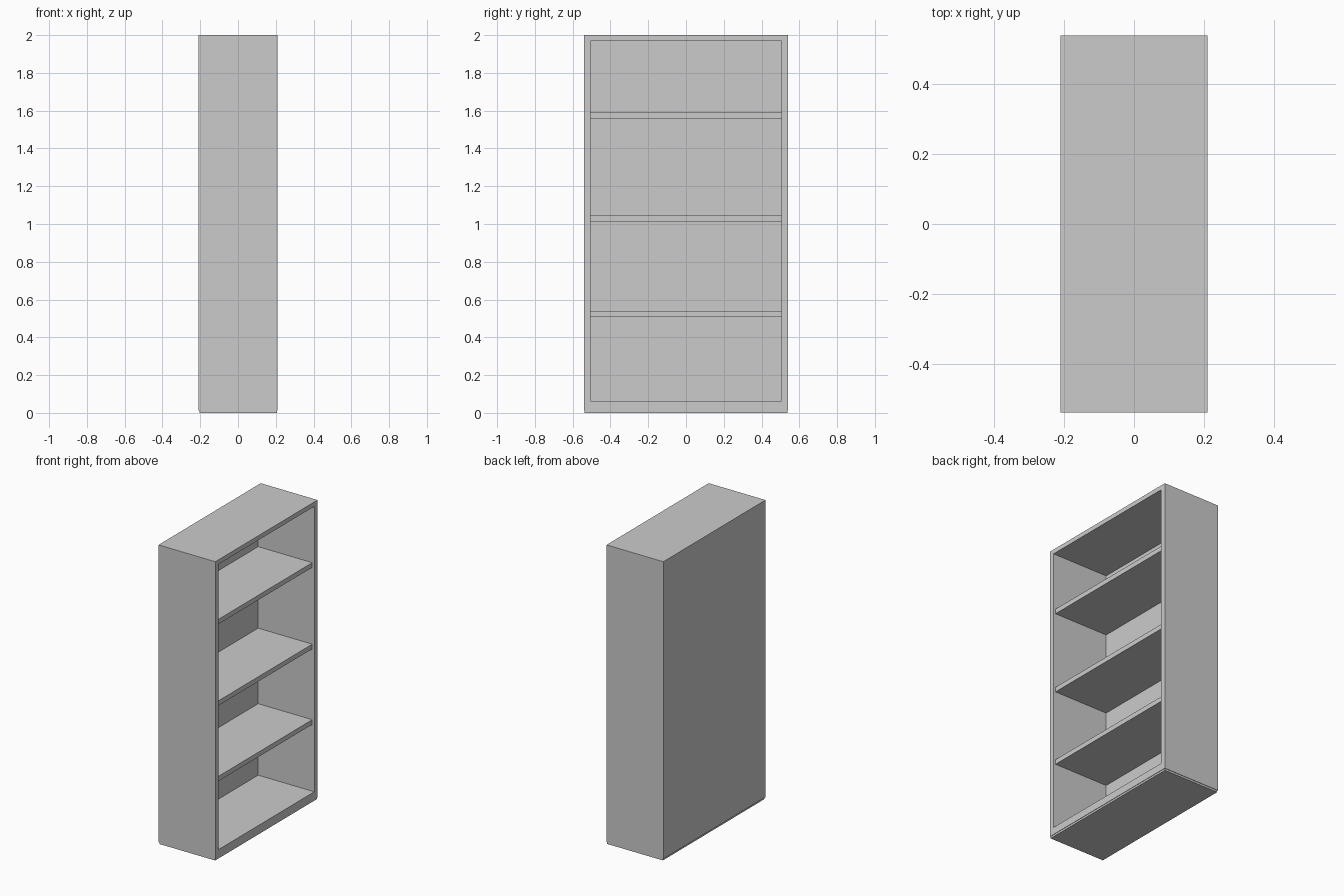
import bpy, bmesh
from mathutils import Vector

if "Cube" in bpy.data.objects:
    bpy.data.objects.remove(bpy.data.objects["Cube"])


def box(name, x, y, z):
    """Axis-aligned box from (min, max) ranges."""
    bm = bmesh.new()
    bmesh.ops.create_cube(bm, size=1)
    for v in bm.verts:
        v.co = Vector([r[0] + (c + 0.5) * (r[1] - r[0])
                       for c, r in zip(v.co, (x, y, z))])
    me = bpy.data.meshes.new(name)
    bm.to_mesh(me)
    bm.free()
    ob = bpy.data.objects.new(name, me)
    bpy.context.collection.objects.link(ob)
    return ob


BACK, FRONT = -0.205, 0.21      # carcass depth, open towards +x
OUT, IN = 0.54, 0.506           # outer and inner half widths
FOOT, TOP = 0.013, 2.0

# side panels
box("left_side_panel", (BACK, FRONT), (-OUT, -IN), (FOOT, TOP))
box("right_side_panel", (BACK, FRONT), (IN, OUT), (FOOT, TOP))

# top and bottom boards between the sides
box("top_board", (BACK, FRONT), (-IN, IN), (1.97, TOP))
box("bottom_board", (BACK, FRONT), (-IN, IN), (FOOT, 0.062))

# thin back panel
box("back_panel", (-0.21, BACK), (-OUT, OUT), (FOOT, TOP))

# shelves, set back slightly from the front edge
for i, z in enumerate((0.524, 1.029, 1.574), 1):
    box(f"shelf_{i}", (BACK, 0.195), (-IN, IN), (z - 0.016, z + 0.016))

# low base plate, slightly inset
box("base_plate", (BACK, 0.207), (-0.537, 0.537), (0, FOOT))
